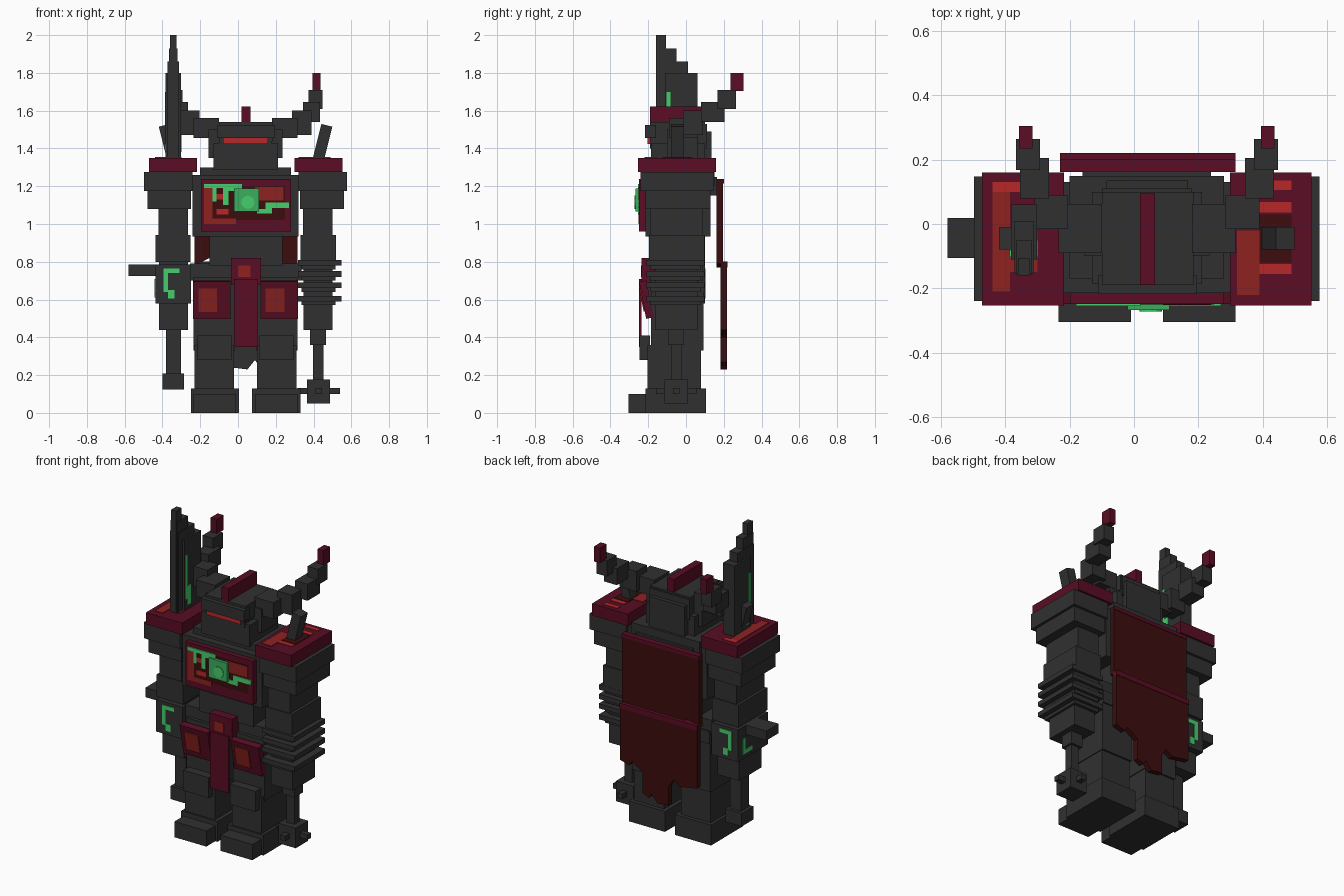
import bpy, bmesh, math
from mathutils import Matrix, Vector

cube = bpy.data.objects.get("Cube")
if cube:
    bpy.data.objects.remove(cube, do_unlink=True)

CX = 0.04  # symmetry plane of the body


def material(name, r, g, b):
    m = bpy.data.materials.new(name)
    m.diffuse_color = (r, g, b, 1)
    m.use_nodes = True
    m.node_tree.nodes["Principled BSDF"].inputs["Base Color"].default_value = (r, g, b, 1)
    return m


GREY = material("charcoal", 0.030, 0.030, 0.030)
MAROON = material("maroon", 0.100, 0.004, 0.017)
DARK = material("dark red", 0.045, 0.004, 0.004)
RED = material("brick red", 0.27, 0.016, 0.014)
BRIGHT = material("bright red", 0.47, 0.020, 0.022)
GREEN = material("glow green", 0.06, 0.62, 0.15)
CORE = material("core green", 0.045, 0.42, 0.11)


def finish(name, bm, mats):
    bmesh.ops.recalc_face_normals(bm, faces=bm.faces)
    me = bpy.data.meshes.new(name)
    bm.to_mesh(me)
    bm.free()
    for m in mats:
        me.materials.append(m)
    ob = bpy.data.objects.new(name, me)
    bpy.context.collection.objects.link(ob)
    return ob


def box(name, mat, x, y, z, tilt=0, axis='X'):
    """Box from (min, max) ranges, optionally tilted about its centre."""
    bm = bmesh.new()
    bmesh.ops.create_cube(bm, size=1)
    mid = Vector([(a + b) / 2 for a, b in (x, y, z)])
    size = [b - a for a, b in (x, y, z)]
    M = Matrix.Translation(mid) @ Matrix.Rotation(math.radians(tilt), 4, axis) @ Matrix.Diagonal((*size, 1))
    bmesh.ops.transform(bm, matrix=M, verts=bm.verts)
    return finish(name, bm, [mat])


def pair(name, mat, x, y, z, tilt=0, axis='X'):
    """Box on the left side plus its mirror on the right."""
    box("left_" + name, mat, x, y, z, tilt, axis)
    box("right_" + name, mat, (2 * CX - x[1], 2 * CX - x[0]), y, z,
        tilt if axis == 'X' else -tilt, axis)


def panel(name, points, y, front, rest):
    """Outline in x and z extruded along y; front faces get their own colour."""
    bm = bmesh.new()
    f = bm.faces.new([bm.verts.new((px, y[0], pz)) for px, pz in points])
    r = bmesh.ops.extrude_face_region(bm, geom=[f])
    bmesh.ops.translate(bm, vec=(0, y[1] - y[0], 0),
                        verts=[v for v in r["geom"] if isinstance(v, bmesh.types.BMVert)])
    ob = finish(name, bm, [rest, front, MAROON])
    for p in ob.data.polygons:
        p.material_index = 1 if p.normal.y < -0.9 else 2 if p.normal.z > 0.9 else 0


# Legs
pair("foot", GREY, (0.075, 0.33), (-0.215, 0.105), (0, 0.13))
pair("toe", GREY, (0.09, 0.315), (-0.305, -0.2), (0, 0.10))
pair("shin", GREY, (0.10, 0.31), (-0.205, 0.08), (0.12, 0.36))
pair("knee_plate", GREY, (0.115, 0.295), (-0.245, -0.19), (0.28, 0.41))
pair("thigh", GREY, (0.095, 0.315), (-0.185, 0.092), (0.33, 0.70))

# Torso
box("pelvis", GREY, (-0.235, 0.315), (-0.19, 0.10), (0.64, 0.72))
box("belt", GREY, (-0.255, 0.335), (-0.17, 0.09), (0.70, 0.79))
box("waist", GREY, (-0.15, 0.235), (-0.18, 0.10), (0.78, 0.95))
box("chest", GREY, (-0.24, 0.32), (-0.215, 0.13), (0.935, 1.26))
box("collar", GREY, (-0.2, 0.28), (-0.17, 0.15), (1.2, 1.30))
box("chest_plate", MAROON, (-0.197, 0.28), (-0.248, -0.2), (0.96, 1.237))
box("chest_inset", DARK, (-0.165, 0.248), (-0.25, -0.246), (1.02, 1.20))
box("chest_patch_side", RED, (-0.18, -0.135), (-0.252, -0.246), (1.0, 1.2))
box("chest_patch_top", RED, (0.09, 0.24), (-0.252, -0.246), (1.125, 1.195))
box("chest_patch_base", RED, (-0.14, -0.01), (-0.252, -0.246), (1.0, 1.03))
for i, z in enumerate((1.05, 1.13)):
    box(f"chest_slot_{i}", BRIGHT, (-0.115, -0.05), (-0.253, -0.246), (z, z + 0.03))
# Circuit traces on the chest
for i, (x, z) in enumerate([((-0.18, 0.02), (1.19, 1.212)), ((-0.075, 0.02), (1.175, 1.2)),
                            ((-0.135, -0.115), (1.12, 1.2)), ((-0.08, -0.05), (1.1, 1.2)),
                            ((0.1, 0.18), (1.055, 1.08)), ((0.145, 0.27), (1.085, 1.115)),
                            ((0.145, 0.18), (1.06, 1.115))]):
    box(f"chest_trace_{i}", GREEN, x, (-0.255, -0.246), z)
box("core", CORE, (-0.02, 0.11), (-0.268, -0.24), (1.065, 1.187))
bm = bmesh.new()
bmesh.ops.create_cone(bm, cap_ends=True, segments=12, radius1=0.035, radius2=0.035, depth=0.006,
                      matrix=Matrix.Translation((0.052, -0.269, 1.115)) @ Matrix.Rotation(math.pi / 2, 4, 'X'))
finish("core_light", bm, [GREEN])

# Loin cloth and hip plates
box("loin_cloth", MAROON, (-0.022, 0.107), (-0.25, -0.236), (0.35, 0.71))
box("buckle", MAROON, (-0.037, 0.122), (-0.236, -0.17), (0.68, 0.82))
box("buckle_patch", RED, (0.0, 0.065), (-0.239, -0.235), (0.72, 0.78))
pair("hip_plate", MAROON, (0.12, 0.318), (-0.23, -0.19), (0.50, 0.70), 11)
for name, x in (("right", -0.21), ("left", 0.145)):
    box(name + "_hip_patch", RED, (x, x + 0.10), (-0.236, -0.228), (0.535, 0.66), 11)

# Back cloak in two layers, with a ragged hem
panel("cloak_upper", [(-0.23, 1.235), (0.315, 1.235), (0.315, 0.79), (0.24, 0.77), (0.2, 0.8),
                      (0.05, 0.77), (0.0, 0.80), (-0.12, 0.79), (-0.15, 0.82), (-0.23, 0.78)],
      (0.162, 0.197), DARK, DARK)
panel("cloak_lower", [(-0.23, 0.80), (0.315, 0.80), (0.315, 0.44), (0.25, 0.42), (0.23, 0.45),
                      (0.155, 0.40), (0.155, 0.27), (0.11, 0.25), (0.09, 0.28), (0.05, 0.23),
                      (-0.03, 0.24), (-0.03, 0.36), (-0.06, 0.41), (-0.11, 0.38), (-0.23, 0.40)],
      (0.182, 0.217), GREY, DARK)
box("cloak_top_trim", MAROON, (-0.23, 0.315), (0.162, 0.2), (1.215, 1.237))
box("cloak_lower_trim", MAROON, (-0.23, 0.315), (0.182, 0.22), (0.77, 0.802))
box("cloak_clasp", GREY, (-0.16, 0.24), (0.12, 0.165), (1.15, 1.25))

# Head
box("jaw", GREY, (-0.13, 0.212), (-0.185, 0.10), (1.285, 1.425))
box("skull", GREY, (-0.10, 0.18), (-0.19, 0.11), (1.40, 1.53))
box("visor", BRIGHT, (-0.08, 0.16), (-0.205, -0.17), (1.423, 1.457))
box("brow", GREY, (-0.11, 0.195), (-0.218, -0.16), (1.455, 1.525))
box("helmet", GREY, (-0.10, 0.185), (-0.19, 0.10), (1.44, 1.54))
box("head_back", GREY, (-0.085, 0.168), (0.09, 0.135), (1.30, 1.49))
pair("ear", GREY, (0.165, 0.235), (-0.10, 0.06), (1.35, 1.50))
box("crest", MAROON, (0.018, 0.066), (-0.19, 0.095), (1.5, 1.622))

# Horns
pair("horn_root", GREY, (0.18, 0.315), (-0.09, 0.062), (1.455, 1.56))
pair("horn_bend", GREY, (0.285, 0.39), (-0.015, 0.09), (1.47, 1.60))
pair("horn_middle", GREY, (0.345, 0.435), (0.08, 0.205), (1.54, 1.645))
pair("horn_upper", GREY, (0.373, 0.447), (0.168, 0.265), (1.61, 1.71))
pair("horn_tip", MAROON, (0.395, 0.437), (0.235, 0.305), (1.705, 1.80))

# Shoulders and upper arms
pair("shoulder_pad", MAROON, (0.298, 0.552), (-0.253, 0.16), (1.275, 1.35))
pair("shoulder", GREY, (0.32, 0.577), (-0.24, 0.147), (1.175, 1.276))
pair("shoulder_lower", GREY, (0.328, 0.56), (-0.215, 0.13), (1.08, 1.18))
pair("upper_arm", GREY, (0.345, 0.50), (-0.19, 0.09), (0.93, 1.09))
pair("elbow", GREY, (0.332, 0.518), (-0.195, 0.097), (0.80, 0.942))
pair("shoulder_peg", GREY, (0.418, 0.478), (-0.08, -0.01), (1.34, 1.525), 14, 'Y')
# Worn patches and slots on the pads
for i, (m, x, y) in enumerate([
        (RED, (0.32, 0.39), (-0.22, -0.02)), (DARK, (0.39, 0.49), (-0.12, 0.03)),
        (BRIGHT, (0.39, 0.49), (-0.155, -0.125)), (BRIGHT, (0.39, 0.49), (0.035, 0.068)),
        (BRIGHT, (0.39, 0.49), (0.105, 0.135)), (RED, (-0.44, -0.385), (-0.21, 0.10)),
        (BRIGHT, (-0.44, -0.35), (0.10, 0.13)), (RED, (-0.385, -0.3), (-0.15, -0.02))]):
    box(f"pad_patch_{i}", m, x, y, (1.348, 1.354))

# Right forearm with spike, nozzle and circuit traces
box("right_forearm", GREY, (-0.437, -0.25), (-0.2, 0.10), (0.58, 0.785))
box("right_wrist", GREY, (-0.417, -0.265), (-0.165, 0.06), (0.44, 0.81))
box("elbow_spike", GREY, (-0.58, -0.43), (-0.105, 0.018), (0.725, 0.785))
box("right_rod", GREY, (-0.38, -0.303), (-0.09, -0.01), (0.2, 0.45))
box("right_rod_end", GREY, (-0.4, -0.285), (-0.11, 0.01), (0.125, 0.208))
for name, y in (("front", (-0.204, -0.198)), ("back", (0.098, 0.104))):
    box(name + "_trace_long", GREEN, (-0.395, -0.37), y, (0.64, 0.765))
    box(name + "_trace_top", GREEN, (-0.395, -0.31), y, (0.74, 0.765))
    box(name + "_trace_end", GREEN, (-0.37, -0.335), y, (0.605, 0.65))
box("outer_trace_long", GREEN, (-0.441, -0.435), (0.03, 0.055), (0.61, 0.71))
box("outer_trace_low", GREEN, (-0.441, -0.435), (-0.04, 0.05), (0.61, 0.635))

# Left forearm with rings, rod and cross hub
box("left_forearm", GREY, (0.347, 0.50), (-0.165, 0.06), (0.44, 0.81))
for i, z in enumerate((0.59, 0.66, 0.72, 0.78)):
    box(f"forearm_ring_{i}", GREY, (0.317, 0.547), (-0.21, 0.098), (z, z + 0.03))
    box(f"forearm_band_{i}", GREY, (0.335, 0.515), (-0.19, 0.08), (z - 0.02, z + 0.015))
box("left_rod", GREY, (0.398, 0.452), (-0.078, -0.025), (0.17, 0.45))
box("left_rod_collar", GREY, (0.38, 0.465), (-0.095, -0.01), (0.36, 0.45))
box("hub", GREY, (0.365, 0.488), (-0.115, 0.01), (0.05, 0.178))
box("hub_bar_x", GREY, (0.315, 0.54), (-0.07, -0.035), (0.1, 0.132))
box("hub_bar_y", GREY, (0.41, 0.444), (-0.16, 0.055), (0.1, 0.132))

# Stepped blade standing on the right shoulder
box("blade_peak", GREY, (-0.36, -0.325), (-0.16, -0.105), (1.35, 2.0))
box("blade_step_1", GREY, (-0.366, -0.319), (-0.157, -0.05), (1.35, 1.93))
box("blade_step_2", GREY, (-0.372, -0.313), (-0.154, 0.01), (1.35, 1.86))
box("blade_step_3", GREY, (-0.383, -0.302), (-0.11, 0.06), (1.35, 1.80))
box("blade_light", GREEN, (-0.387, -0.298), (-0.102, -0.083), (1.42, 1.70))
box("blade_light_low", GREEN, (-0.387, -0.298), (-0.083, -0.05), (1.38, 1.5))
